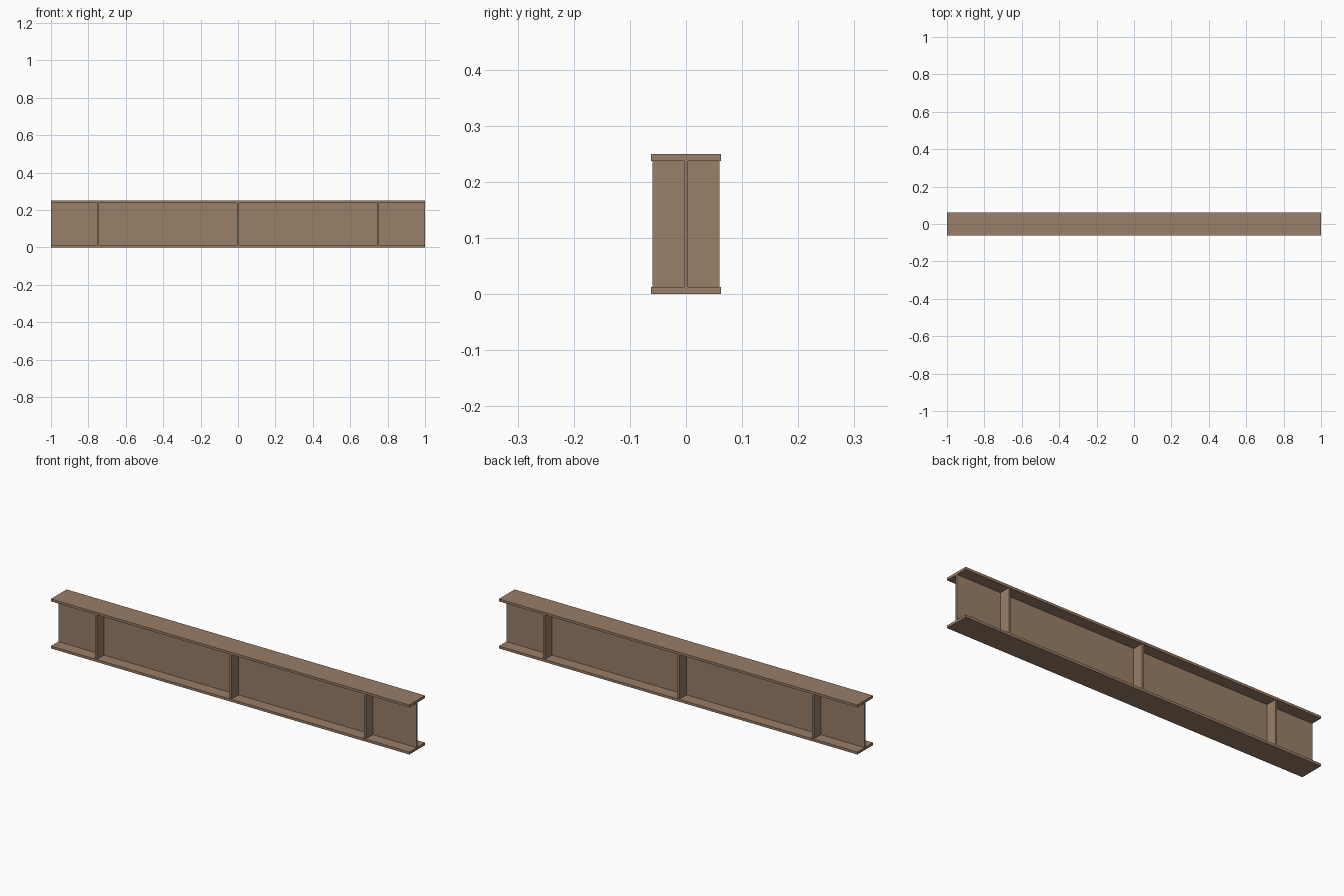
import bpy

cube = bpy.data.objects.get("Cube")
if cube:
    bpy.data.objects.remove(cube, do_unlink=True)

LENGTH, HEIGHT, DEPTH = 2.0, 0.25, 0.125
FLANGE = 0.0125   # flange thickness
WEB = 0.008       # web thickness
INNER = HEIGHT - 2 * FLANGE

steel = bpy.data.materials.new("brown_steel")
steel.use_nodes = True
color = (0.32, 0.21, 0.14, 1)
steel.diffuse_color = color
steel.node_tree.nodes["Principled BSDF"].inputs["Base Color"].default_value = color


def box(name, size, location):
    bpy.ops.mesh.primitive_cube_add(size=1, location=location)
    obj = bpy.context.object
    obj.name = name
    obj.scale = size
    bpy.ops.object.transform_apply(location=False, rotation=False, scale=True)
    obj.data.materials.append(steel)
    return obj


# Flanges and web of the I-beam
box("bottom_flange", (LENGTH, DEPTH, FLANGE), (0, 0, FLANGE / 2))
box("top_flange", (LENGTH, DEPTH, FLANGE), (0, 0, HEIGHT - FLANGE / 2))
box("web", (LENGTH, WEB, INNER), (0, 0, HEIGHT / 2))

# Stiffener plates on both sides of the web, just short of the flange edges
REACH = 0.06 - WEB / 2
for place, x in (("right", -0.75), ("middle", 0), ("left", 0.75)):
    for side, sign in (("front", -1), ("back", 1)):
        box(f"{place}_{side}_stiffener", (0.01, REACH, INNER),
            (x, sign * (WEB + REACH) / 2, HEIGHT / 2))
